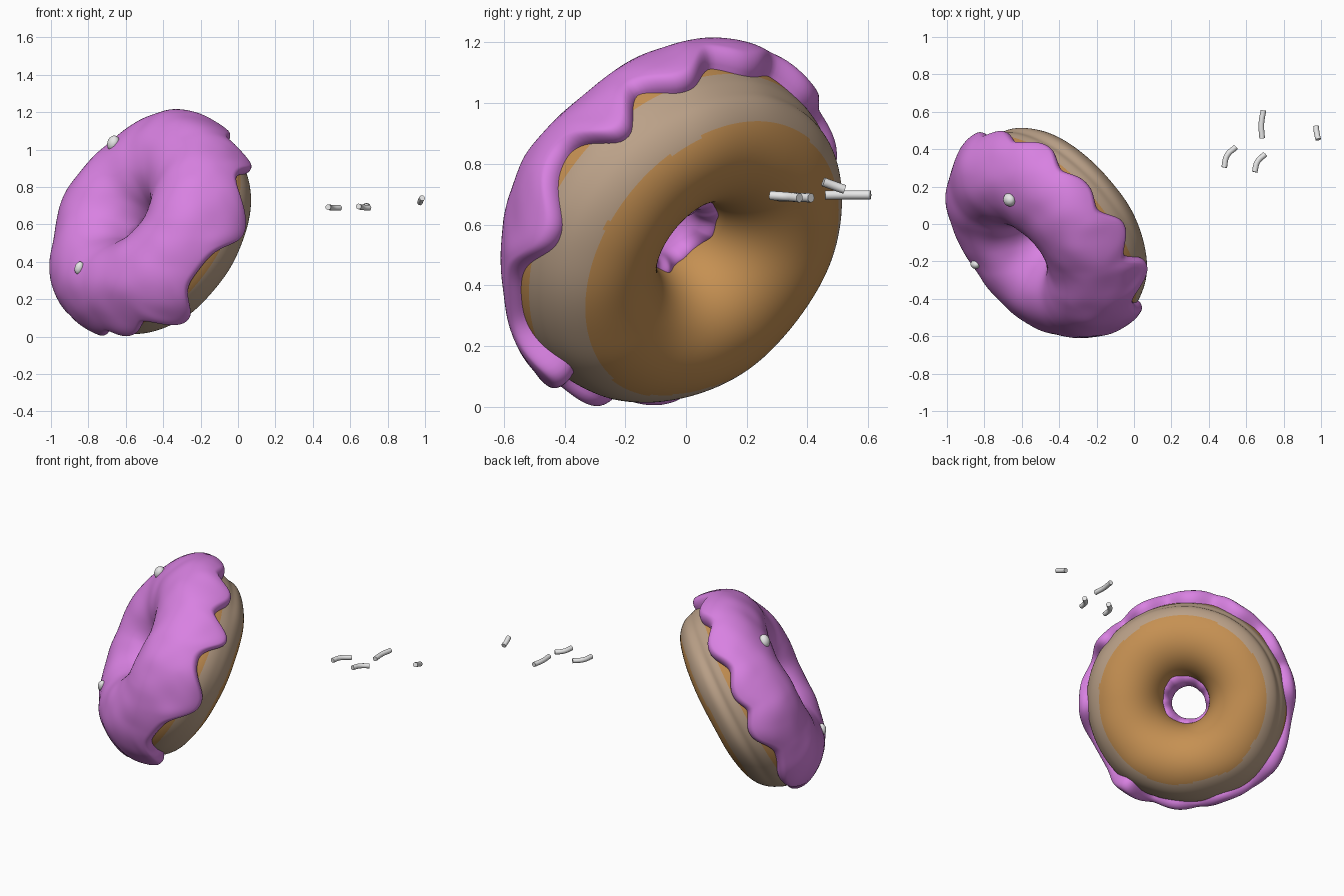
import bpy, bmesh, math
from mathutils import Vector, noise

if "Cube" in bpy.data.objects:
    bpy.data.objects.remove(bpy.data.objects["Cube"])

# Tilted ring frame: N points out of the iced side
C = Vector((-0.449, -0.030, 0.583))
N = Vector((-0.68, -0.57, 0.46)).normalized()
E1 = Vector((-0.74, 0.67, 0))
E1 = (E1 - N * E1.dot(N)).normalized()
E2 = (-N).cross(E1)
R, A, B = 0.373, 0.238, 0.25
rad = math.radians


def material(name, col):
    m = bpy.data.materials.new(name)
    m.diffuse_color = (*col, 1)
    m.use_nodes = True
    m.node_tree.nodes["Principled BSDF"].inputs["Base Color"].default_value = m.diffuse_color
    return m


DOUGH = material("golden dough", (0.56, 0.28, 0.085))
PALE = material("pale dough", (0.50, 0.36, 0.25))
ICING = material("pink purple icing", (0.69, 0.22, 0.76))
WHITE = material("sprinkle white", (0.8, 0.8, 0.8))


def point(phi, th, off=0.0):
    r = R + (A + off) * math.cos(th)
    return C + (E1 * math.cos(phi) + E2 * math.sin(phi)) * r + N * (B + off) * math.sin(th)


def ring_mesh(name, rows, cols, fn, mats, closed, mat_rule=None):
    """Grid around the ring; rows run around the cross-section."""
    bm = bmesh.new()
    v = [[bm.verts.new(fn(i, j)) for j in range(cols)] for i in range(rows)]
    for i in range(rows if closed else rows - 1):
        for j in range(cols):
            k, l = (i + 1) % rows, (j + 1) % cols
            f = bm.faces.new((v[i][j], v[i][l], v[k][l], v[k][j]))
            f.smooth = True
            if mat_rule:
                f.material_index = mat_rule(i, j)
    bmesh.ops.recalc_face_normals(bm, faces=bm.faces)
    me = bpy.data.meshes.new(name)
    bm.to_mesh(me)
    bm.free()
    ob = bpy.data.objects.new(name, me)
    bpy.context.collection.objects.link(ob)
    for m in mats:
        me.materials.append(m)
    return ob


# Dough ring with a pale band round the outside, pinched and flattened on the back
ROWS, COLS = 144, 180


def flatten(phi, th):
    return -0.026 * max(0, math.cos(phi - rad(62))) * math.exp(-((th - rad(-8)) / rad(24)) ** 2)


def dough_fn(i, j):
    th, phi = math.tau * i / ROWS - math.pi, math.tau * j / COLS
    back = 0.1 + 0.9 * max(0, math.cos(phi - rad(40)))
    dent = -0.012 * back * math.exp(-((th - rad(-26)) / rad(7)) ** 2)
    lump = 0.006 * noise.noise(point(phi, th) * 4)
    return point(phi, th, dent + lump + flatten(phi, th))


def dough_rule(i, j):
    th, phi = 360 * (i + 0.5) / ROWS - 180, math.tau * j / COLS
    wob = 5 * noise.noise(Vector((math.cos(phi) * 2, math.sin(phi) * 2, 0)))
    return 1 if -55 + wob < th < -5 + wob else 0


ring_mesh("dough_ring", ROWS, COLS, dough_fn, [DOUGH, PALE], True, dough_rule)

# Icing with drips: (angle round the ring, depth, width) in degrees
DRIPS = [(6, 18, 11), (30, 14, 10), (60, 18, 11), (88, 14, 10), (115, 22, 10), (142, 30, 9),
         (181, 31, 13), (234, 36, 10), (262, 16, 10), (289, 22, 12), (325, 16, 15)]
IROWS, ICOLS = 76, 240


def drip_at(deg):
    # Soft sum of flat-topped lobes gives rounded tips
    return sum((d * math.exp(-abs(((deg - p + 180) % 360 - 180) / w) ** 2.3)) ** 3
               for p, d, w in DRIPS) ** (1 / 3)


def icing_off(phi, th):
    q = point(phi, th)
    crest = 0.032 * math.exp(-(((phi - rad(80) + math.pi) % math.tau - math.pi) / rad(28)) ** 2
                             - ((th - rad(15)) / rad(40)) ** 2)
    return (0.038 + crest + flatten(phi, th) * 0.6
            + 0.022 * noise.noise(q * 3.2) + 0.006 * noise.noise(q * 8))


def icing_fn(i, j):
    phi = math.tau * j / ICOLS
    drip = drip_at(math.degrees(phi))
    start = rad(6 - drip)
    end = rad(192 + 10 * math.cos(phi - rad(140))
              + 12 * noise.noise(Vector((math.cos(phi), math.sin(phi), 3)) * 1.7))
    s = i / (IROWS - 1)
    s = s - math.sin(math.tau * s) / math.tau * 0.7      # more rows near both lips
    th = start + (end - start) * s
    lip = min(th - start, (end - th) * 0.6) / rad(10)
    shape = math.sqrt(max(0, 1 - (1 - min(1, lip)) ** 2))
    bead = 0.02 * drip / 40 * math.exp(-((th - start - rad(12)) / rad(16)) ** 2)
    base = flatten(phi, th) - 0.012
    return point(phi, th, base + (icing_off(phi, th) - base + bead) * shape)


ring_mesh("icing", IROWS, ICOLS, icing_fn, [ICING], False)

# Two sprinkles sunk in the icing
for n, p in enumerate([(-0.67, 0.13, 1.04), (-0.868, -0.23, 0.375)]):
    d = Vector(p) - C
    phi = math.atan2(d.dot(E2), d.dot(E1))
    flat = math.hypot(d.dot(E1), d.dot(E2)) - R
    th = math.atan2(d.dot(N), flat)
    loc = point(phi, th, icing_off(phi, th))
    bpy.ops.mesh.primitive_uv_sphere_add(segments=20, ring_count=12, radius=1, location=loc,
                                         rotation=(0.2, 0.25, 0.3))
    ob = bpy.context.object
    ob.name = f"sunk_sprinkle_{n + 1}"
    ob.scale = (0.033, 0.036, 0.042) if n == 0 else (0.024, 0.024, 0.035)
    ob.data.materials.append(WHITE)
    bpy.ops.object.shade_smooth()

# Loose curved sprinkle rods: start, middle, end
RODS = [((0.482, 0.302, 0.692), (0.497, 0.365, 0.69), (0.545, 0.412, 0.688)),
        ((0.645, 0.278, 0.696), (0.66, 0.332, 0.692), (0.702, 0.374, 0.688)),
        ((0.685, 0.458, 0.697), (0.681, 0.535, 0.698), (0.692, 0.608, 0.698)),
        ((0.973, 0.522, 0.716), (0.977, 0.488, 0.728), (0.985, 0.452, 0.741))]
for n, pts in enumerate(RODS):
    cu = bpy.data.curves.new(f"loose_sprinkle_{n + 1}", 'CURVE')
    cu.dimensions = '3D'
    cu.bevel_depth = 0.015
    cu.bevel_resolution = 4
    cu.use_fill_caps = True
    sp = cu.splines.new('BEZIER')
    sp.bezier_points.add(2)
    for bp, p in zip(sp.bezier_points, pts):
        bp.co = p
        bp.handle_left_type = bp.handle_right_type = 'AUTO'
    cu.materials.append(WHITE)
    bpy.context.collection.objects.link(bpy.data.objects.new(cu.name, cu))
